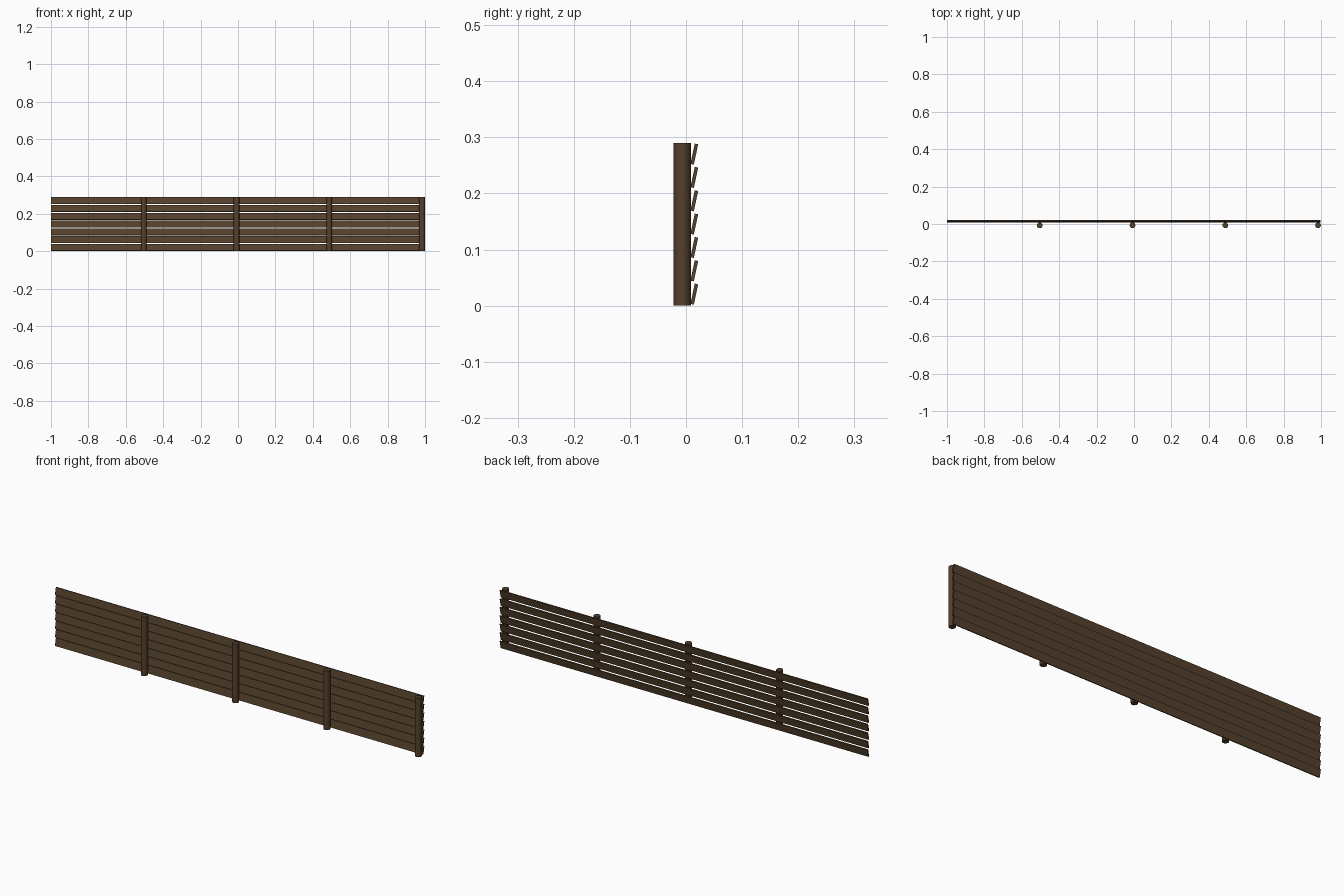
import bpy
import math

if "Cube" in bpy.data.objects:
    bpy.data.objects.remove(bpy.data.objects["Cube"])

# Dark stained wood
wood = bpy.data.materials.new("dark_wood")
wood.diffuse_color = (0.09, 0.052, 0.025, 1.0)
wood.use_nodes = True
wood.node_tree.nodes["Principled BSDF"].inputs["Base Color"].default_value = wood.diffuse_color


def finish(name):
    ob = bpy.context.object
    ob.name = name
    ob.data.materials.append(wood)
    bpy.ops.object.transform_apply(location=False, rotation=True, scale=True)
    return ob


# Round fence posts along the front
HEIGHT = 0.29
for i in range(4):
    x = -0.504 + i * 0.496
    bpy.ops.mesh.primitive_cylinder_add(
        vertices=12, radius=0.0155, depth=HEIGHT,
        location=(x, -0.007, HEIGHT / 2))
    finish(f"post_{i + 1}")
    bpy.ops.object.shade_smooth_by_angle(angle=math.radians(40))

# Tilted horizontal slats behind the posts
X0, X1 = -1.0, 0.997
for i in range(7):
    z = 0.0205 + i * 0.0416
    bpy.ops.mesh.primitive_cube_add(
        size=1, location=((X0 + X1) / 2, 0.0148, z),
        rotation=(math.radians(-12), 0, 0))
    bpy.context.object.scale = (X1 - X0, 0.0062, 0.037)
    finish(f"slat_{i + 1}")
